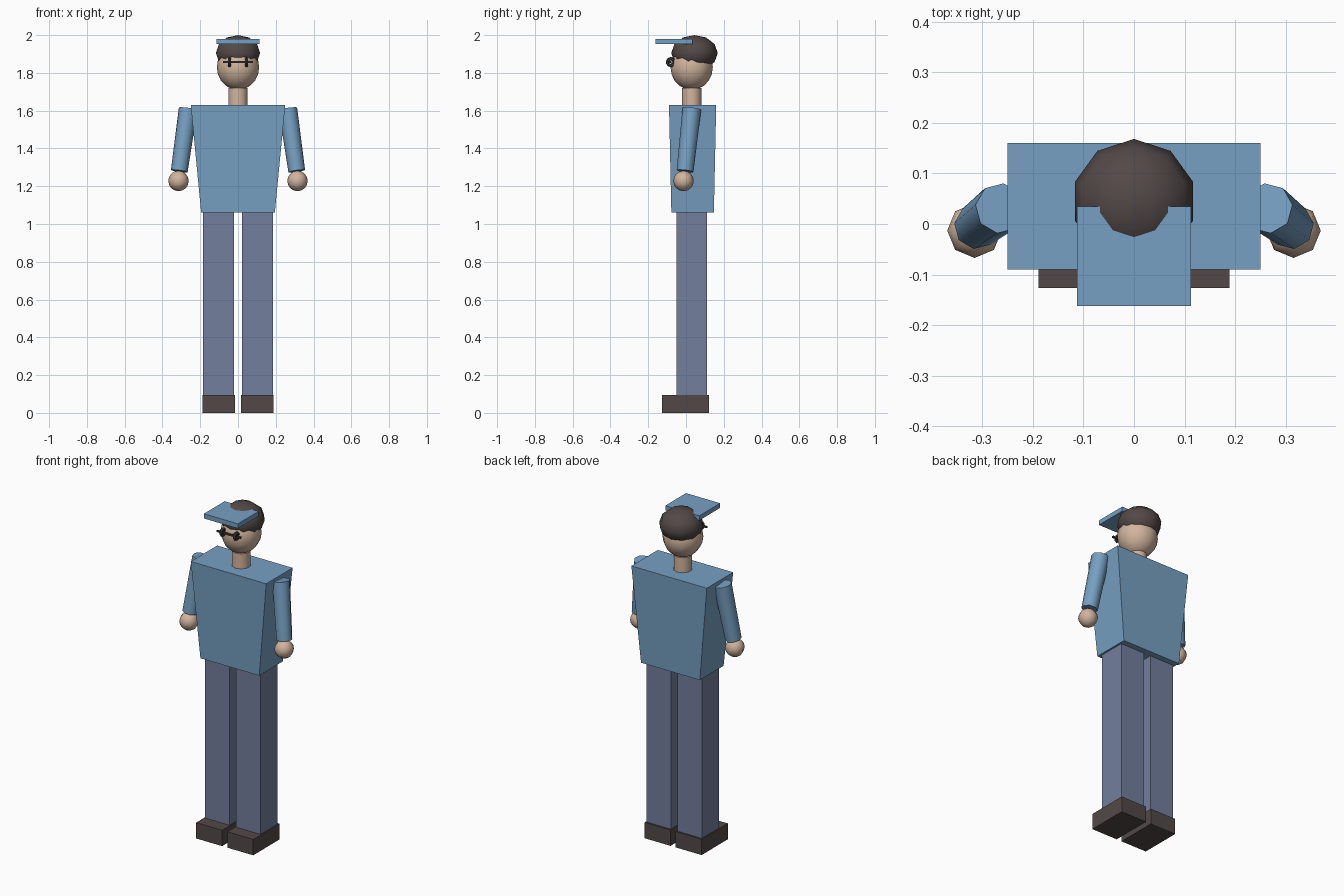
import bpy, math
from mathutils import Vector

cube = bpy.data.objects.get("Cube")
if cube:
    bpy.data.objects.remove(cube, do_unlink=True)


def material(name, rgb):
    m = bpy.data.materials.new(name)
    m.use_nodes = True
    color = (*rgb, 1)
    m.diffuse_color = color
    m.node_tree.nodes["Principled BSDF"].inputs["Base Color"].default_value = color
    return m


blue = material("shirt blue", (.18, .35, .54))
denim = material("trouser blue", (.17, .21, .34))
skin = material("skin", (.64, .46, .34))
brown = material("dark brown", (.085, .066, .064))
black = material("glasses black", (.05, .044, .044))


def finish(name, mat, smooth=True):
    ob = bpy.context.object
    ob.name = ob.data.name = name
    ob.data.materials.append(mat)
    if smooth:
        bpy.ops.object.shade_smooth_by_angle(angle=math.radians(50))
    return ob


def box(name, mat, lo, hi):
    lo, hi = Vector(lo), Vector(hi)
    bpy.ops.mesh.primitive_cube_add(size=1, location=(lo + hi) / 2)
    bpy.context.object.scale = hi - lo
    bpy.ops.object.transform_apply(location=False, rotation=False, scale=True)
    return finish(name, mat, False)


def ball(name, mat, center, radii, segments, rings):
    bpy.ops.mesh.primitive_uv_sphere_add(segments=segments, ring_count=rings,
                                         radius=1, location=center)
    bpy.context.object.scale = radii
    bpy.ops.object.transform_apply(location=False, rotation=False, scale=True)
    return finish(name, mat)


def limb(name, mat, start, end, r1, r2, sides):
    start, end = Vector(start), Vector(end)
    axis = end - start
    bpy.ops.mesh.primitive_cone_add(vertices=sides, radius1=r1, radius2=r2,
                                    depth=axis.length, location=(start + end) / 2)
    bpy.context.object.rotation_euler = axis.to_track_quat('Z', 'Y').to_euler()
    return finish(name, mat)


# Torso, narrower at the waist
torso = box("torso", blue, (-.25, -.09, 1.06), (.25, .16, 1.63))
for v in torso.data.vertices:
    if v.co.z < 0:
        v.co.x *= .78
        v.co.y *= .9

# Paired limbs
for side, s in (("left", 1), ("right", -1)):
    box(side + "_leg", denim, (s * .103 - .081, -.05, .09), (s * .103 + .081, .112, 1.06))
    box(side + "_shoe", brown, (s * .103 - .086, -.126, 0), (s * .103 + .086, .122, .095))
    limb(side + "_arm", blue, (s * .311, -.005, 1.28), (s * .264, .031, 1.61), .045, .05, 8)
    ball(side + "_hand", skin, (s * .315, -.013, 1.228), (.054,) * 3, 8, 8)
    # Thick ring lenses, turned edge-on
    bpy.ops.mesh.primitive_torus_add(major_radius=.018, minor_radius=.009,
                                     major_segments=10, minor_segments=6,
                                     location=(s * .045, -.08, 1.857),
                                     rotation=(0, math.pi / 2, 0))
    finish(side + "_lens_ring", black)

# Neck, head and hair
limb("neck", skin, (0, .03, 1.62), (0, .03, 1.72), .052, .052, 10)
ball("head", skin, (0, .03, 1.83), (.112, .112, .12), 12, 10)
ball("hair", brown, (0, .045, 1.905), (.123, .123, .095), 10, 6)

# Cap brim and glasses bar
box("cap_brim", blue, (-.113, -.162, 1.952), (.113, .035, 1.98))
box("glasses_bar", black, (-.08, -.09, 1.852), (.08, -.08, 1.862))
